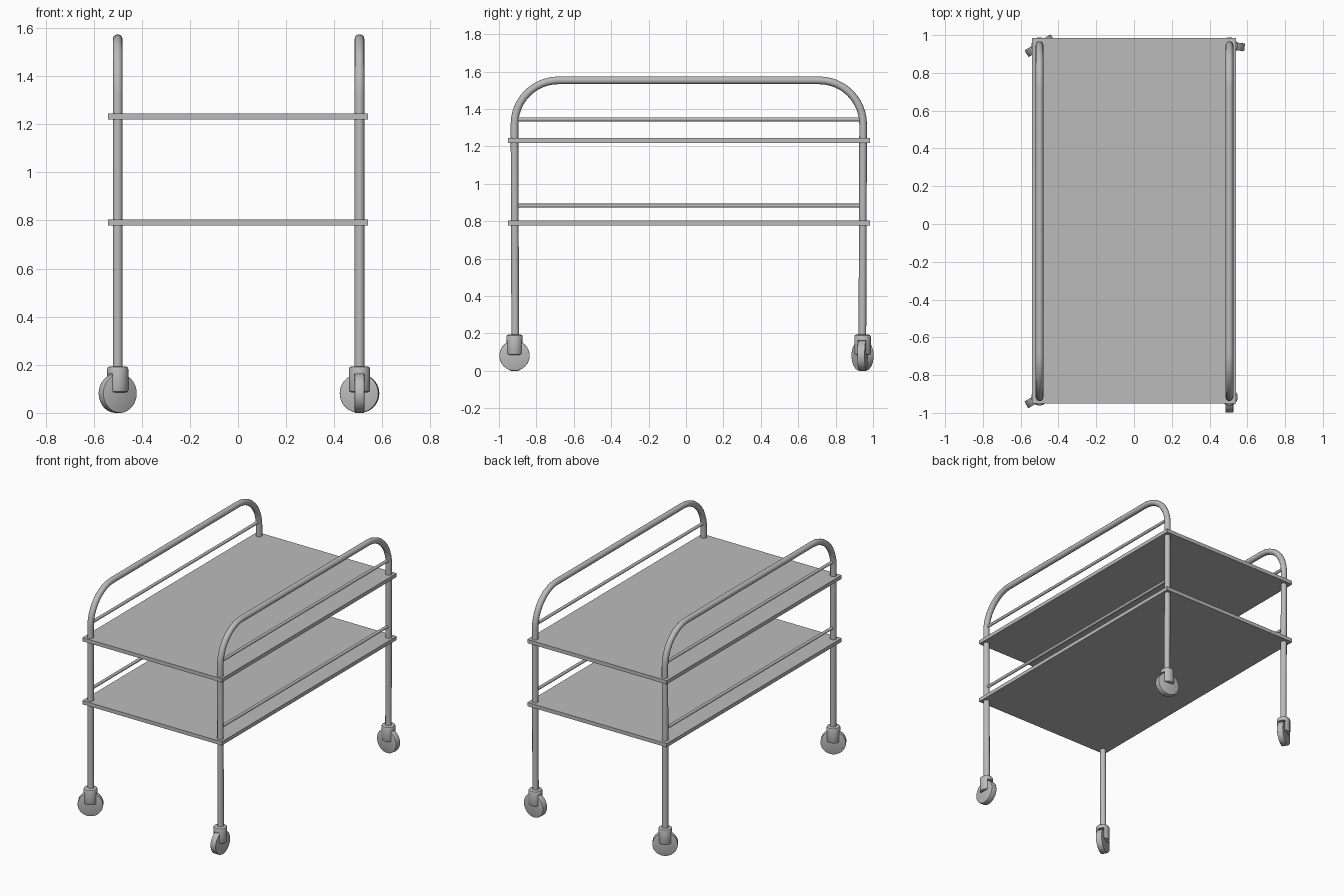
import bpy
import math
from mathutils import Vector

cube = bpy.data.objects.get("Cube")
if cube:
    bpy.data.objects.remove(cube, do_unlink=True)

steel = bpy.data.materials.new("brushed_grey")
steel.use_nodes = True
GREY = (0.5, 0.5, 0.5, 1)
steel.diffuse_color = GREY
steel.node_tree.nodes["Principled BSDF"].inputs["Base Color"].default_value = GREY

SIDES = {"right": -0.5, "left": 0.505}
FRONT_Y, BACK_Y = -0.917, 0.947
TOP_Z, BEND = 1.553, 0.235


def finish(obj, name):
    obj.name = name
    obj.data.materials.clear()
    obj.data.materials.append(steel)
    return obj


def activate(obj):
    bpy.ops.object.select_all(action="DESELECT")
    obj.select_set(True)
    bpy.context.view_layer.objects.active = obj


def box(name, centre, size):
    bpy.ops.mesh.primitive_cube_add(size=1, location=centre)
    obj = bpy.context.object
    obj.scale = size
    bpy.ops.object.transform_apply(location=False, rotation=False, scale=True)
    return finish(obj, name)


def tube(name, points, radius):
    """Round tube along a path, converted to a mesh."""
    curve = bpy.data.curves.new(name, "CURVE")
    curve.dimensions = "3D"
    curve.bevel_depth = radius
    curve.bevel_resolution = 4
    curve.use_fill_caps = True
    spline = curve.splines.new("POLY")
    spline.points.add(len(points) - 1)
    for p, co in zip(spline.points, points):
        p.co = (*co, 1)
    obj = bpy.data.objects.new(name, curve)
    bpy.context.collection.objects.link(obj)
    activate(obj)
    bpy.ops.object.convert(target="MESH")
    obj = bpy.context.object
    bpy.ops.object.shade_smooth_by_angle(angle=math.radians(40))
    return finish(obj, name)


def bevel(obj, width):
    mod = obj.modifiers.new("soft_edge", "BEVEL")
    mod.width = width
    mod.segments = 2
    mod.limit_method = "ANGLE"
    mod.angle_limit = math.radians(50)
    activate(obj)
    bpy.ops.object.modifier_apply(modifier=mod.name)


def caster(label, x, y, angle):
    """Swivelling caster: slotted round housing around a disc wheel."""
    bpy.ops.mesh.primitive_cylinder_add(vertices=32, radius=0.044, depth=0.108,
                                        location=(x, y, 0.139))
    housing = finish(bpy.context.object, label + "_caster_housing")
    housing.rotation_euler.z = angle
    bevel(housing, 0.01)
    # Slot for the wheel, open at the bottom
    cutter = box("slot_cutter", (x, y, 0.08), (0.2, 0.043, 0.163))
    cutter.rotation_euler.z = angle
    cutter.hide_render = True
    bpy.context.view_layer.update()
    mod = housing.modifiers.new("slot", "BOOLEAN")
    mod.operation = "DIFFERENCE"
    mod.solver = "EXACT"
    mod.object = cutter
    activate(housing)
    bpy.ops.object.modifier_apply(modifier=mod.name)
    bpy.data.objects.remove(cutter, do_unlink=True)
    bpy.ops.object.shade_smooth_by_angle(angle=math.radians(30))

    bpy.ops.mesh.primitive_cylinder_add(vertices=40, radius=0.081, depth=0.041,
                                        location=(x, y, 0.081),
                                        rotation=(math.pi / 2, 0, angle))
    wheel = finish(bpy.context.object, label + "_wheel")
    bevel(wheel, 0.003)
    bpy.ops.object.shade_smooth_by_angle(angle=math.radians(30))


# Two flat shelves
for name, z in (("lower_shelf", 0.791), ("upper_shelf", 1.232)):
    box(name, (0, 0.017, z), (1.08, 1.935, 0.026))

# Side frames: legs and handle bent from one tube, plus thin guard rails
for side, x in SIDES.items():
    path = [Vector((x, FRONT_Y + 0.004, 0.18))]
    for y_end, sign, start in ((FRONT_Y, 1, math.pi), (BACK_Y, -1, math.pi / 2)):
        for i in range(13):
            a = start - i * math.pi / 24
            path.append(Vector((x, y_end + sign * BEND + BEND * math.cos(a),
                                TOP_Z - BEND + BEND * math.sin(a))))
    path.append(Vector((x, BACK_Y - 0.004, 0.18)))
    tube(side + "_frame", path, 0.0205)
    for level, z in (("lower", 0.883), ("upper", 1.344)):
        tube(f"{side}_{level}_rail", [(x, FRONT_Y, z), (x, BACK_Y, z)], 0.0105)

# Casters, each swivelled its own way
for end, side, degrees in (("front", "left", 90), ("front", "right", 30),
                           ("back", "left", -6), ("back", "right", 32)):
    caster(f"{end}_{side}", SIDES[side], FRONT_Y if end == "front" else BACK_Y - 0.003,
           math.radians(degrees))
